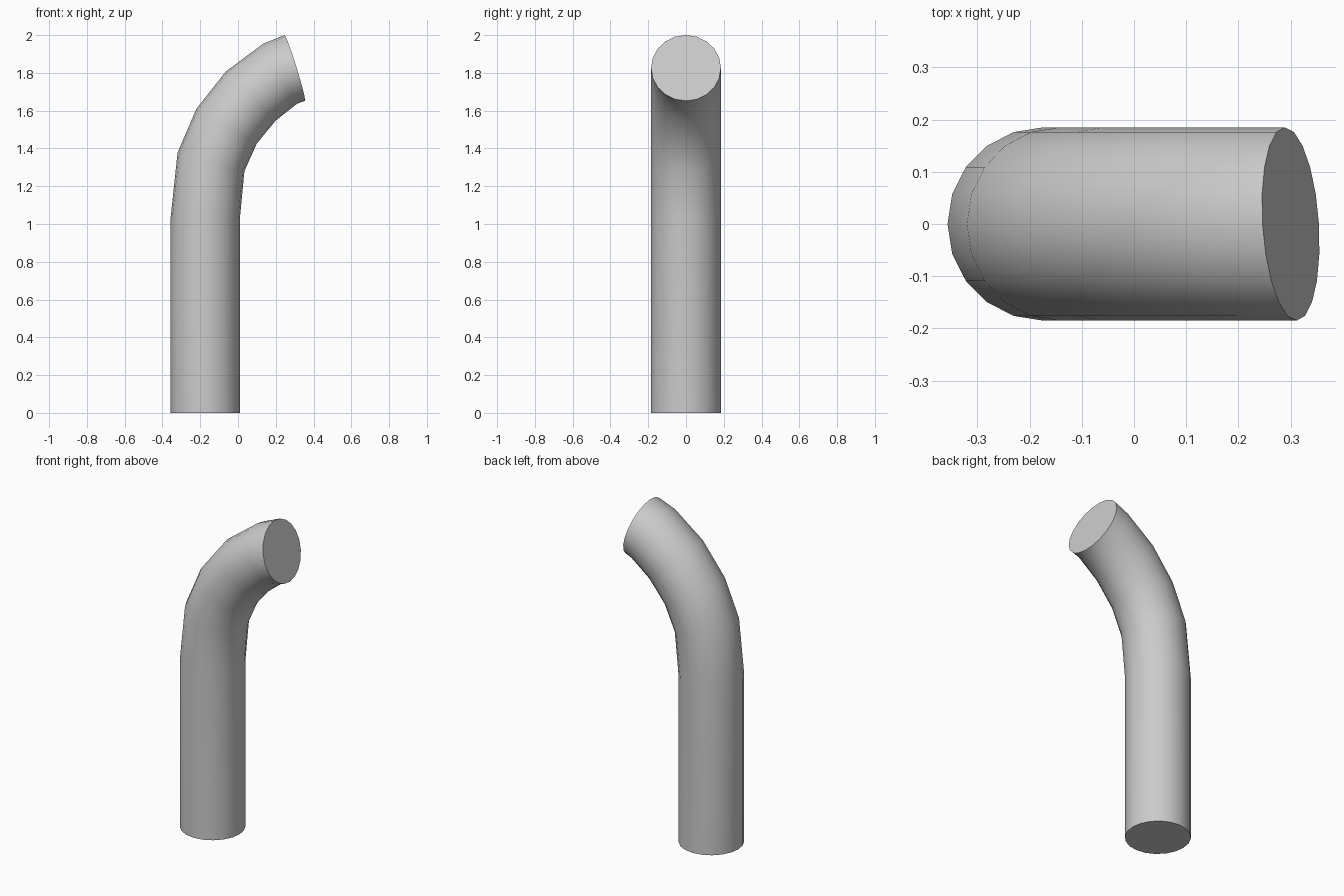
import bpy, bmesh, math
from mathutils import Vector

if "Cube" in bpy.data.objects:
    bpy.data.objects.remove(bpy.data.objects["Cube"])

SIDES, RADIUS = 20, 0.185

# Outer and inner edge of each cross-section in the front plane (x, z)
sections = [
    ((-0.357, 0.0), (0.010, 0.0)),
    ((-0.357, 1.03), (0.010, 1.03)),
    ((-0.320, 1.378), (0.034, 1.28)),
    ((-0.220, 1.61), (0.099, 1.425)),
    ((-0.066, 1.806), (0.199, 1.547)),
    ((0.133, 1.954), (0.313, 1.637)),
    ((0.246, 2.0), (0.354, 1.652)),
]

# Bent pipe: one ring per section, joined by quads and capped at both ends
bm = bmesh.new()
rings = []
for i, (a, b) in enumerate(sections):
    outer, inner = Vector((a[0], 0, a[1])), Vector((b[0], 0, b[1]))
    centre, axis = (outer + inner) / 2, (outer - inner) / 2
    skew = -0.06 if i == len(sections) - 1 else 0  # cut end is turned slightly
    ring = []
    for k in range(SIDES):
        t = 2 * math.pi * k / SIDES
        y = RADIUS * math.sin(t)
        ring.append(bm.verts.new(centre + axis * math.cos(t) + Vector((skew * y, y, 0))))
    rings.append(ring)
for lo, hi in zip(rings, rings[1:]):
    for k in range(SIDES):
        n = (k + 1) % SIDES
        bm.faces.new((lo[k], lo[n], hi[n], hi[k]))
bm.faces.new(rings[0])
bm.faces.new(rings[-1])
bmesh.ops.recalc_face_normals(bm, faces=bm.faces)

mesh = bpy.data.meshes.new("bent_pipe")
bm.to_mesh(mesh)
bm.free()
pipe = bpy.data.objects.new("bent_pipe", mesh)
bpy.context.collection.objects.link(pipe)

# Smooth walls, sharp cap edges
bpy.context.view_layer.objects.active = pipe
pipe.select_set(True)
bpy.ops.object.shade_smooth_by_angle(angle=math.radians(40))
